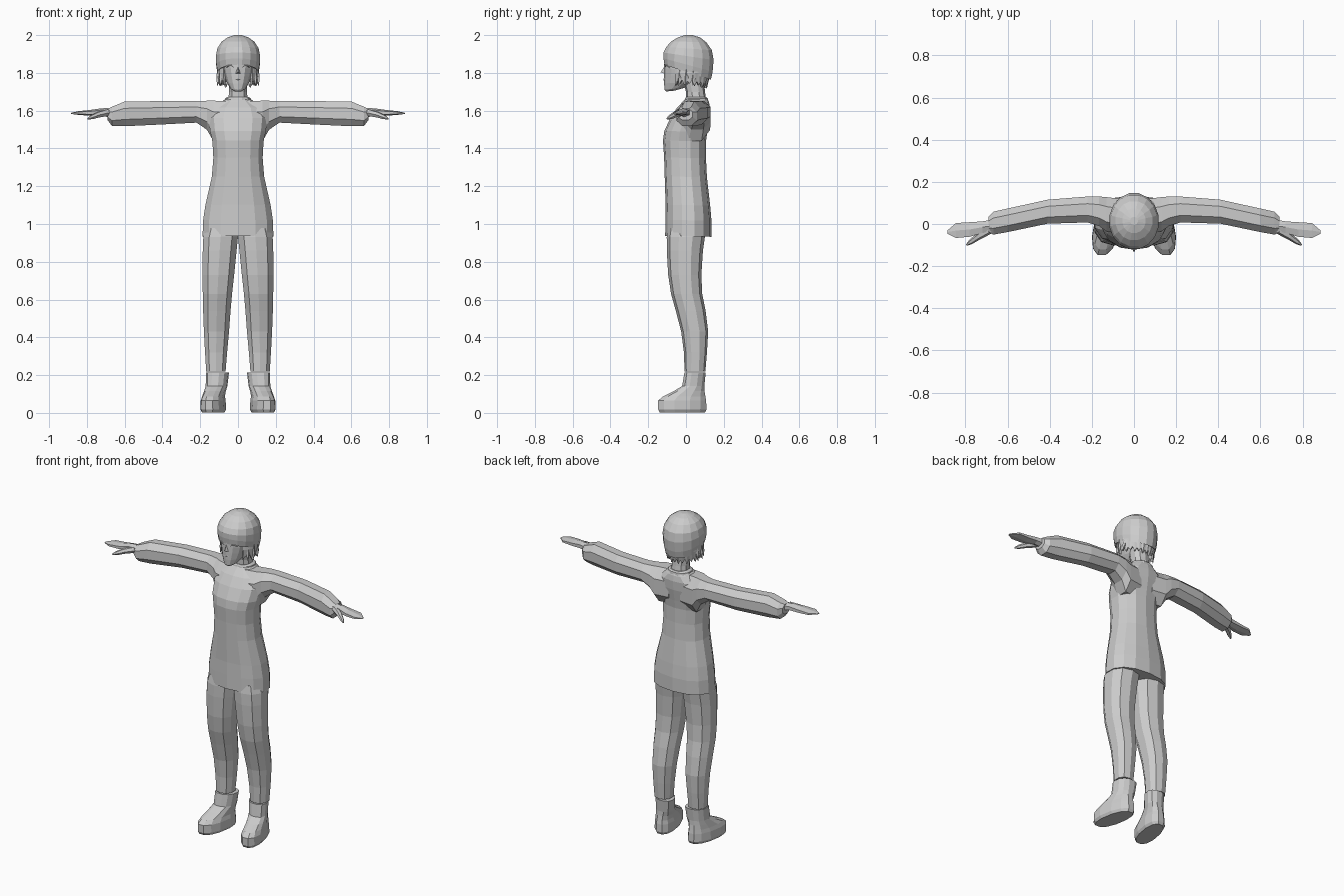
import bpy, bmesh
from math import sin, cos, pi, radians
from mathutils import Vector


def make(name, verts, faces, mirror=False):
    bm = bmesh.new()
    vs = [bm.verts.new(v) for v in verts]
    for f in faces:
        bm.faces.new([vs[i] for i in f])
    bmesh.ops.recalc_face_normals(bm, faces=bm.faces)
    me = bpy.data.meshes.new(name)
    bm.to_mesh(me)
    bm.free()
    ob = bpy.data.objects.new(name, me)
    bpy.context.collection.objects.link(ob)
    if mirror:
        ob.modifiers.new("Mirror", 'MIRROR').use_mirror_merge = False
    return ob


def skin(name, rings, mirror=False):
    """Join equal-sized rings of points into a capped tube."""
    n = len(rings[0])
    verts = [p for r in rings for p in r]
    faces = [(k * n + i, k * n + (i + 1) % n, (k + 1) * n + (i + 1) % n, (k + 1) * n + i)
             for k in range(len(rings) - 1) for i in range(n)]
    faces += [tuple(range(n)), tuple(range((len(rings) - 1) * n, len(rings) * n))]
    return make(name, verts, faces, mirror)


def oval(a0, a1, b0, b1, n, power=2.3):
    """Rounded outline filling the box a0..a1 by b0..b1."""
    out = []
    for i in range(n):
        t = 2 * pi * (i + 0.5) / n
        c, s = cos(t), sin(t)
        c = abs(c) ** (2 / power) * (1 if c > 0 else -1)
        s = abs(s) ** (2 / power) * (1 if s > 0 else -1)
        k = cos(pi / n)  # widen so the facets reach the box
        out.append(((a0 + a1) / 2 + c * (a1 - a0) / 2 / k, (b0 + b1) / 2 + s * (b1 - b0) / 2 / k))
    return out


def upright(name, rows, n, mirror=False, skew=0.0, tilt=None, power=2.3):
    """Rows of (z, x0, x1, y0, y1); skew turns toes out, tilt slopes rings down to the back."""
    rings = []
    for k, (z, x0, x1, y0, y1) in enumerate(rows):
        t = tilt[k] if tilt else 0
        rings.append([(x - skew * y, y, z - t * y) for x, y in oval(x0, x1, y0, y1, n, power)])
    return skin(name, rings, mirror)


def sideways(name, rows, n, power=2.2):
    """Rows of (x, z0, z1, y0, y1), mirrored to both sides."""
    return skin(name, [[(x, y, z) for y, z in oval(y0, y1, z0, z1, n, power)]
                       for x, z0, z1, y0, y1 in rows], True)


def rod(name, points, radii, n=6, mirror=False):
    pts = [Vector(p) for p in points]
    rings = []
    for i, p in enumerate(pts):
        d = (pts[min(i + 1, len(pts) - 1)] - pts[max(i - 1, 0)]).normalized()
        q = d.to_track_quat('Z', 'Y')
        rings.append([p + q @ Vector((cos(2 * pi * j / n), sin(2 * pi * j / n), 0)) * radii[i]
                      for j in range(n)])
    return skin(name, rings, mirror)


def even(rows):
    """Turn (z, half width, y0, y1) into centred rows."""
    return [(z, -w, w, a, b) for z, w, a, b in rows]


# Long tunic body
upright("tunic", even([
    (0.935, 0.187, -0.107, 0.132), (1.02, 0.184, -0.106, 0.132), (1.1, 0.172, -0.105, 0.125),
    (1.25, 0.138, -0.11, 0.108), (1.35, 0.13, -0.113, 0.103), (1.44, 0.135, -0.119, 0.103),
    (1.49, 0.147, -0.112, 0.11), (1.56, 0.155, -0.08, 0.122), (1.615, 0.135, -0.045, 0.125),
    (1.648, 0.085, -0.015, 0.12), (1.665, 0.064, 0.0, 0.112)]), 14, tilt=[0.02] * 11)

# Sleeves, swept slightly forward
sideways("sleeve", [
    (0.04, 1.44, 1.65, -0.05, 0.115), (0.13, 1.44, 1.652, -0.035, 0.127),
    (0.165, 1.5, 1.652, -0.01, 0.13), (0.22, 1.537, 1.651, 0.008, 0.13),
    (0.41, 1.527, 1.65, 0.002, 0.115), (0.6, 1.518, 1.648, -0.038, 0.073),
    (0.668, 1.52, 1.62, -0.05, 0.058), (0.69, 1.55, 1.61, -0.04, 0.035)], 8)

# Hands with thumbs and little finger ridge
sideways("hand", [
    (0.66, 1.565, 1.61, -0.035, 0.022), (0.72, 1.575, 1.61, -0.042, 0.012),
    (0.78, 1.575, 1.602, -0.06, 0.008), (0.845, 1.579, 1.596, -0.066, 0.004),
    (0.885, 1.583, 1.588, -0.046, -0.03)], 6)
rod("thumb", [(0.69, -0.03, 1.59), (0.74, -0.06, 1.578), (0.775, -0.085, 1.565), (0.795, -0.1, 1.557)],
    [0.02, 0.016, 0.012, 0.004], mirror=True)

# Trouser legs
upright("trouser_leg", [
    (0.22, 0.066, 0.168, -0.005, 0.1), (0.32, 0.058, 0.174, -0.008, 0.108),
    (0.43, 0.048, 0.18, -0.022, 0.114), (0.54, 0.04, 0.184, -0.05, 0.1),
    (0.63, 0.032, 0.186, -0.075, 0.082), (0.73, 0.021, 0.187, -0.09, 0.077),
    (0.86, 0.008, 0.186, -0.097, 0.085), (0.93, 0.001, 0.183, -0.097, 0.095),
    (0.98, 0.0, 0.17, -0.09, 0.1)], 10, True)

# Boots: sole, toe box, instep and ankle shaft
upright("boot", [
    (0.002, 0.075, 0.18, -0.138, 0.1), (0.018, 0.067, 0.189, -0.147, 0.108),
    (0.065, 0.069, 0.187, -0.147, 0.106), (0.088, 0.074, 0.182, -0.12, 0.102),
    (0.115, 0.072, 0.178, -0.065, 0.098), (0.142, 0.066, 0.174, -0.02, 0.097),
    (0.215, 0.059, 0.175, -0.008, 0.104), (0.215, 0.07, 0.165, 0.002, 0.093)],
    12, True, skew=0.17)

# Neck and collar
upright("neck", even([(1.62, 0.055, 0.005, 0.11), (1.7, 0.047, 0.002, 0.098),
                      (1.79, 0.05, -0.02, 0.09)]), 10)
upright("collar", even([(1.64, 0.075, -0.01, 0.118), (1.665, 0.068, -0.005, 0.115),
                        (1.672, 0.056, 0.0, 0.107)]), 12)

# Head, jaw sloping up to the back
upright("head", even([
    (1.712, 0.02, -0.105, -0.06), (1.722, 0.038, -0.112, -0.01), (1.75, 0.058, -0.114, 0.05),
    (1.785, 0.073, -0.114, 0.09), (1.82, 0.082, -0.113, 0.1), (1.86, 0.087, -0.112, 0.11),
    (1.92, 0.07, -0.09, 0.1)]), 14, tilt=[-0.1, -0.1, -0.05, 0, 0, 0, 0], power=2.1)

# Nose, lips, closed eyelids and ears
make("nose", [(0, -0.108, 1.845), (-0.016, -0.108, 1.795), (0.016, -0.108, 1.795), (0, -0.134, 1.803)],
     [(0, 1, 3), (0, 3, 2), (1, 2, 3), (0, 2, 1)])
rod("lips", [(-0.022, -0.105, 1.768), (0, -0.115, 1.765), (0.022, -0.105, 1.768)], [0.002, 0.006, 0.002])
rod("eyelid", [(0.021, -0.109, 1.829), (0.036, -0.107, 1.84), (0.052, -0.098, 1.838), (0.062, -0.088, 1.828)],
    [0.002, 0.004, 0.004, 0.002], mirror=True)

# Hair: a ragged curtain of pointed locks from cheek to cheek round the back
cols = 36
verts, faces = [], []
for i in range(cols + 1):
    a = radians(-46 + 272 * i / cols)
    c, s = cos(a), sin(a)
    tip = (0.0, 0.026, 0.008, 0.03)[i % 4]
    low = 1.735 - 0.016 * max(s, 0) + tip
    for r, z in ((0.096, 1.88), (0.101, 1.8), (0.096 - 0.012 * max(s, 0), low)):
        verts.append((r * c * 1.03, 0.02 + r * s * 1.03, z))
for i in range(cols):
    for k in range(2):
        faces.append((i * 3 + k, i * 3 + k + 1, i * 3 + k + 4, i * 3 + k + 3))
hair = make("hair", verts, faces)
solid = hair.modifiers.new("Thickness", 'SOLIDIFY')
solid.thickness = 0.012
solid.offset = 0
for side in (8, 30, 52):
    a = radians(side - 40)
    x, y = 0.1 * cos(a), 0.02 + 0.1 * sin(a)
    rod("side_lock", [(x, y, 1.83), (x * 1.06, y, 1.77), (x * 1.12, y - 0.006, 1.732)],
        [0.012, 0.011, 0.001], n=4, mirror=True)

# Knitted cap with a band, sloping down to the nape
upright("cap", even([
    (1.81, 0.1, -0.105, 0.122), (1.806, 0.108, -0.114, 0.132), (1.845, 0.115, -0.119, 0.141),
    (1.89, 0.117, -0.119, 0.146), (1.93, 0.109, -0.105, 0.137), (1.965, 0.087, -0.077, 0.108),
    (1.988, 0.055, -0.043, 0.074), (2.0, 0.018, -0.005, 0.034)]),
    16, tilt=[0.32, 0.32, 0.27, 0.15, 0.07, 0.03, 0, 0], power=2)
